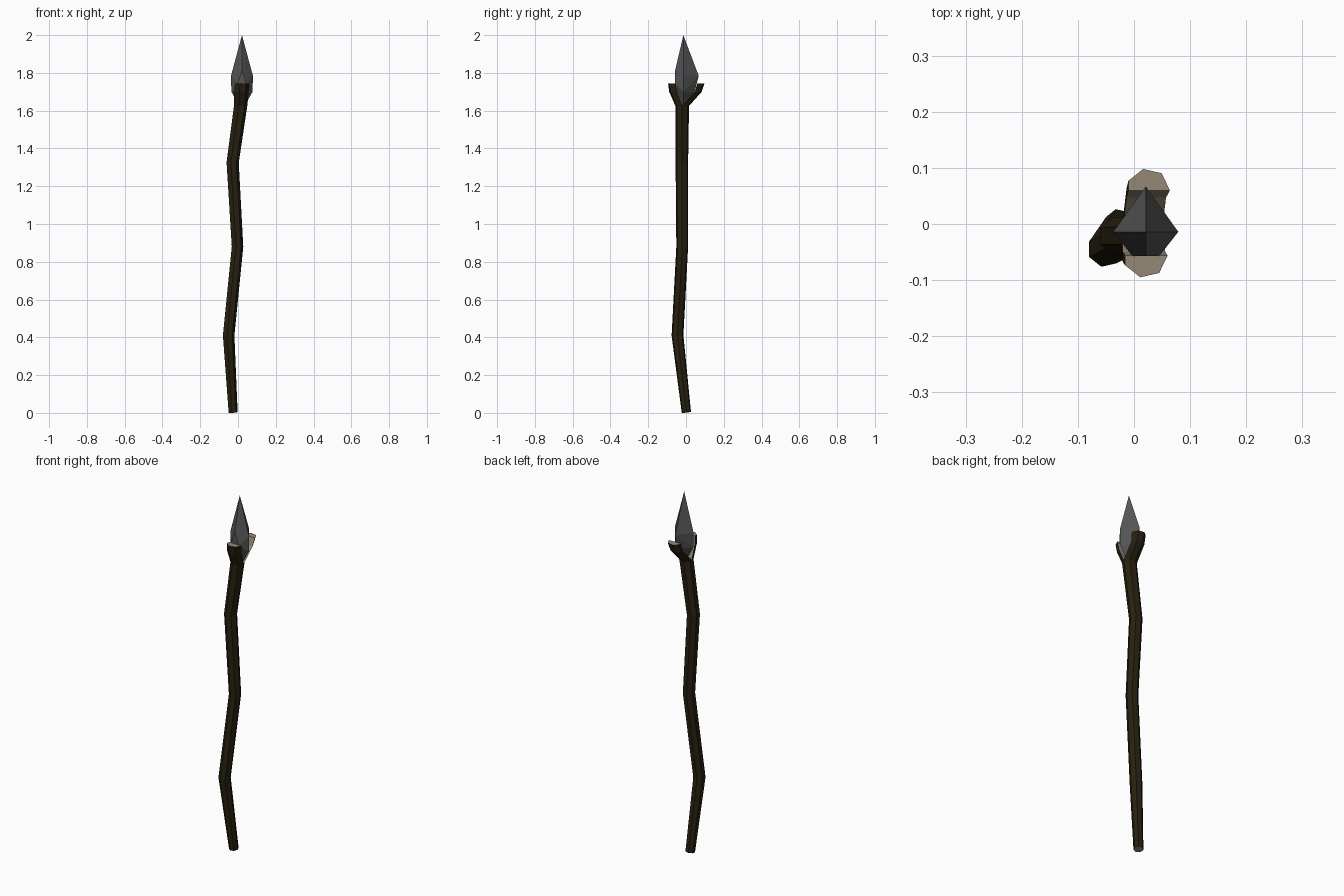
import bpy, bmesh
from math import sin, cos, pi
from mathutils import Vector

if "Cube" in bpy.data.objects:
    bpy.data.objects.remove(bpy.data.objects["Cube"])

SIDES = 7


def material(name, rgb):
    m = bpy.data.materials.new(name)
    m.diffuse_color = (*rgb, 1)
    m.use_nodes = True
    m.node_tree.nodes["Principled BSDF"].inputs["Base Color"].default_value = m.diffuse_color
    return m


bark = material("bark", (0.02, 0.015, 0.005))
bare_wood = material("bare wood", (0.30, 0.25, 0.18))
stone = material("stone", (0.09, 0.09, 0.094))


def finish(bm, name, mats):
    bmesh.ops.remove_doubles(bm, verts=bm.verts, dist=0.0004)
    bmesh.ops.recalc_face_normals(bm, faces=bm.faces)
    mesh = bpy.data.meshes.new(name)
    bm.to_mesh(mesh)
    bm.free()
    for m in mats:
        mesh.materials.append(m)
    ob = bpy.data.objects.new(name, mesh)
    bpy.context.collection.objects.link(ob)
    return ob


def section(c, r, tilt, angles):
    """Points round a centre, in the plane square to the tilt direction."""
    pts = []
    for a in angles:
        # the half way point of a seven-sided ring lies on the middle of an edge
        k = r * (cos(pi / SIDES) if abs(abs(a) - pi) < 1e-6 else 1)
        dx, dy = k * cos(a), k * sin(a)
        dz = -(dx * tilt.x + dy * tilt.y) / tilt.z
        pts.append(c + Vector((dx, dy, dz)))
    return pts


def bridge(bm, a, b, mats):
    n = len(a)
    for i in range(n):
        j = (i + 1) % n
        f = bm.faces.new((a[i], a[j], b[j], b[i]))
        f.material_index = mats[i]


# Crooked shaft: centre and radius at each bend
path = [((-0.027, 0.002, 0.003), 0.025), ((-0.051, -0.045, 0.41), 0.032),
        ((-0.004, -0.020, 0.88), 0.032), ((-0.030, -0.022, 1.325), 0.034),
        ((0.012, -0.020, 1.625), 0.037)]
up = Vector((0, 0, 1))
step = 2 * pi / SIDES
half = [0, step, 2 * step, 3 * step, pi]
full = half + [-3 * step, -2 * step, -step]

bm = bmesh.new()
pts = [Vector(p) for p, r in path]
rings = []
for i, (p, r) in enumerate(path):
    if i == len(path) - 1:
        tilt = up
    elif i == 0:
        tilt = pts[1] - pts[0]
    else:
        tilt = (pts[i + 1] - pts[i]).normalized() + (pts[i] - pts[i - 1]).normalized()
    rings.append([bm.verts.new(v) for v in section(pts[i], r, tilt, full)])
bm.faces.new(rings[0]).material_index = 1
for a, b in zip(rings, rings[1:]):
    bridge(bm, a, b, [0] * len(full))

# Two prongs: the shaft top split in half and spread, bare wood inside
for side, stops in ((1, [((0.020, 0.047, 1.70), 0.037), ((0.025, 0.060, 1.745), 0.039)]),
                    (-1, [((0.016, -0.050, 1.70), 0.040), ((0.020, -0.056, 1.745), 0.040)])):
    angles = [side * a for a in half]
    loops = [[bm.verts.new(v) for v in section(Vector(p), r, up, angles)]
             for p, r in [path[-1]] + stops]
    for a, b in zip(loops, loops[1:]):
        bridge(bm, a, b, [0, 0, 0, 0, 1])
    bm.faces.new(loops[-1]).material_index = 1
finish(bm, "forked_shaft", (bark, bare_wood))

# Faceted stone point, its front edge chipped flat
bm = bmesh.new()
cx, cy = 0.021, -0.014
points = [(cx, cy, 2.0), (cx, cy, 1.60),
          (cx, 0.067, 1.785), (cx, 0.046, 1.70),
          (cx, -0.057, 1.815), (cx, -0.050, 1.69)]
for s in (-1, 1):
    points += [(cx + s * 0.058, cy, 1.785), (cx + s * 0.056, cy, 1.70),
               (cx + s * 0.024, -0.057, 1.74)]
for p in points:
    bm.verts.new(p)
bmesh.ops.convex_hull(bm, input=bm.verts)
finish(bm, "spear_point", (stone,))
